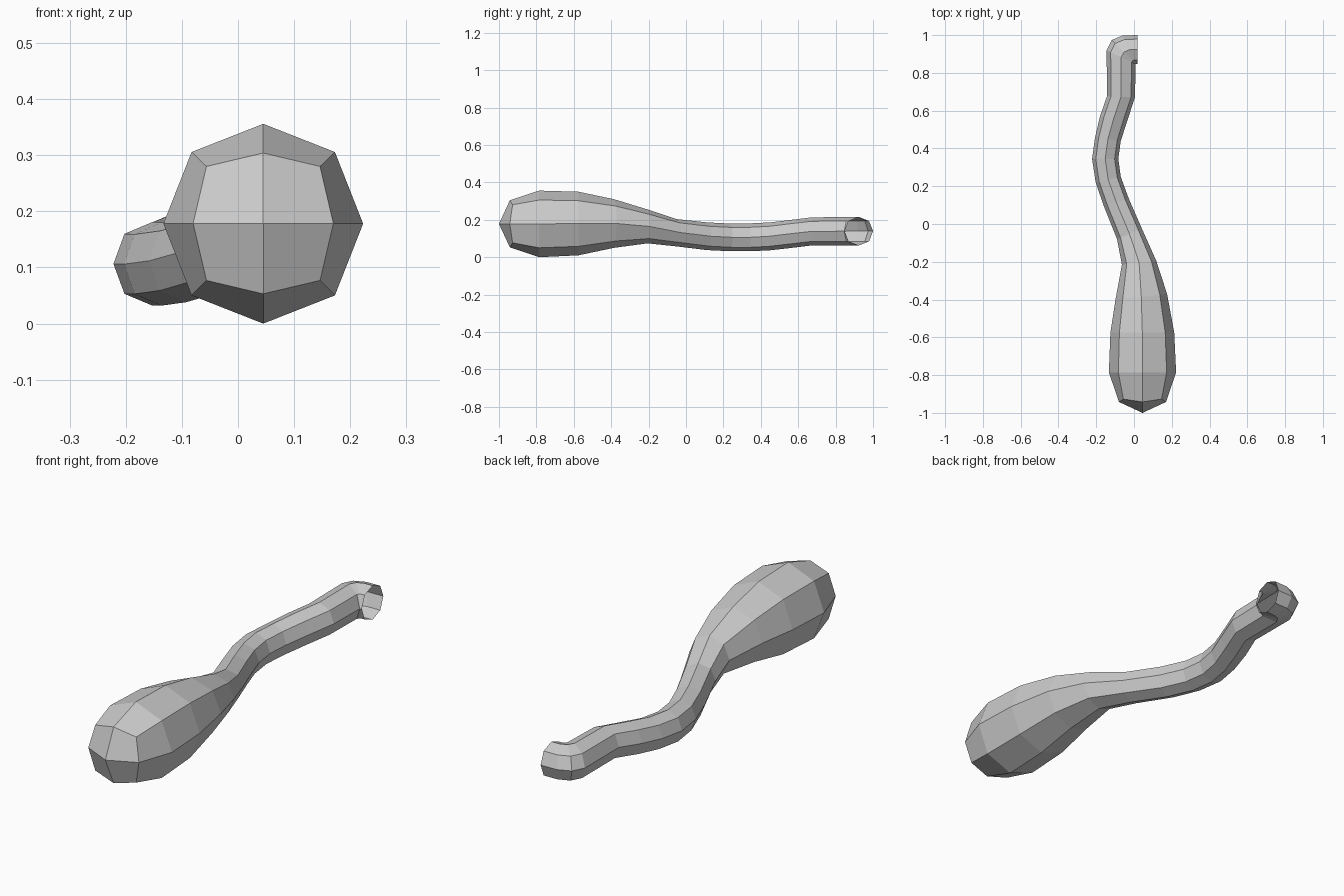
import bpy, bmesh
from math import cos, sin, pi
from mathutils import Vector

if "Cube" in bpy.data.objects:
    bpy.data.objects.remove(bpy.data.objects["Cube"])

# Each ring: left x, left y, right x, right y, bottom z, top z
RINGS = [
    (-.133, -.785, .223, -.785, .000, .356),   # bulb
    (-.125, -.575, .213, -.575, .010, .350),
    (-.098, -.400, .175, -.370, .050, .310),
    (-.064, -.215, .118, -.195, .074, .255),   # neck
    (-.090, -.080, .042, -.025, .058, .204),
    (-.158, .090, -.028, .135, .038, .186),
    (-.203, .220, -.070, .250, .032, .180),
    (-.222, .345, -.083, .345, .032, .181),
    (-.206, .460, -.070, .440, .037, .186),
    (-.180, .570, -.036, .545, .049, .199),
    (-.143, .677, .005, .670, .063, .213),
    (-.145, .920, .009, .846, .063, .215),     # elbow
    (-.118, .974, .012, .847, .063, .215),
    (-.060, .998, .014, .848, .063, .215),
    (.018, 1.0, .018, .848, .063, .215),       # open mouth
]


def add_ring(bm, lx, ly, rx, ry, zb, zt, diag=1.015, diag_shift=0.0):
    """Eight-sided loop spanning the left and right points."""
    left, right = Vector((lx, ly, 0)), Vector((rx, ry, 0))
    centre = (left + right) / 2 + Vector((0, 0, (zb + zt) / 2))
    side, up = (right - left) / 2, Vector((0, 0, (zt - zb) / 2))
    verts = []
    for i in range(8):
        a, k = i * pi / 4, diag if i % 2 else 1.0
        p = centre + k * (side * cos(a) + up * sin(a))
        p.y += diag_shift * (i % 2)
        verts.append(bm.verts.new(p))
    return verts


bm = bmesh.new()

# Rounded front cap: a pole with four quads
loops = [add_ring(bm, -.080, -.942, .170, -.942, .053, .304, 1.145, .015)]
pole = bm.verts.new((.045, -1.0, .178))
for i in range(0, 8, 2):
    first = loops[0]
    bm.faces.new((pole, first[i], first[i + 1], first[(i + 2) % 8]))

# Winding tube from the bulb to the open mouth
loops += [add_ring(bm, *r) for r in RINGS]
for a, b in zip(loops, loops[1:]):
    for i in range(8):
        j = (i + 1) % 8
        bm.faces.new((a[i], b[i], b[j], a[j]))

bmesh.ops.recalc_face_normals(bm, faces=bm.faces)
mesh = bpy.data.meshes.new("bulbous_tube")
bm.to_mesh(mesh)
bm.free()
bpy.context.collection.objects.link(bpy.data.objects.new("bulbous_tube", mesh))
